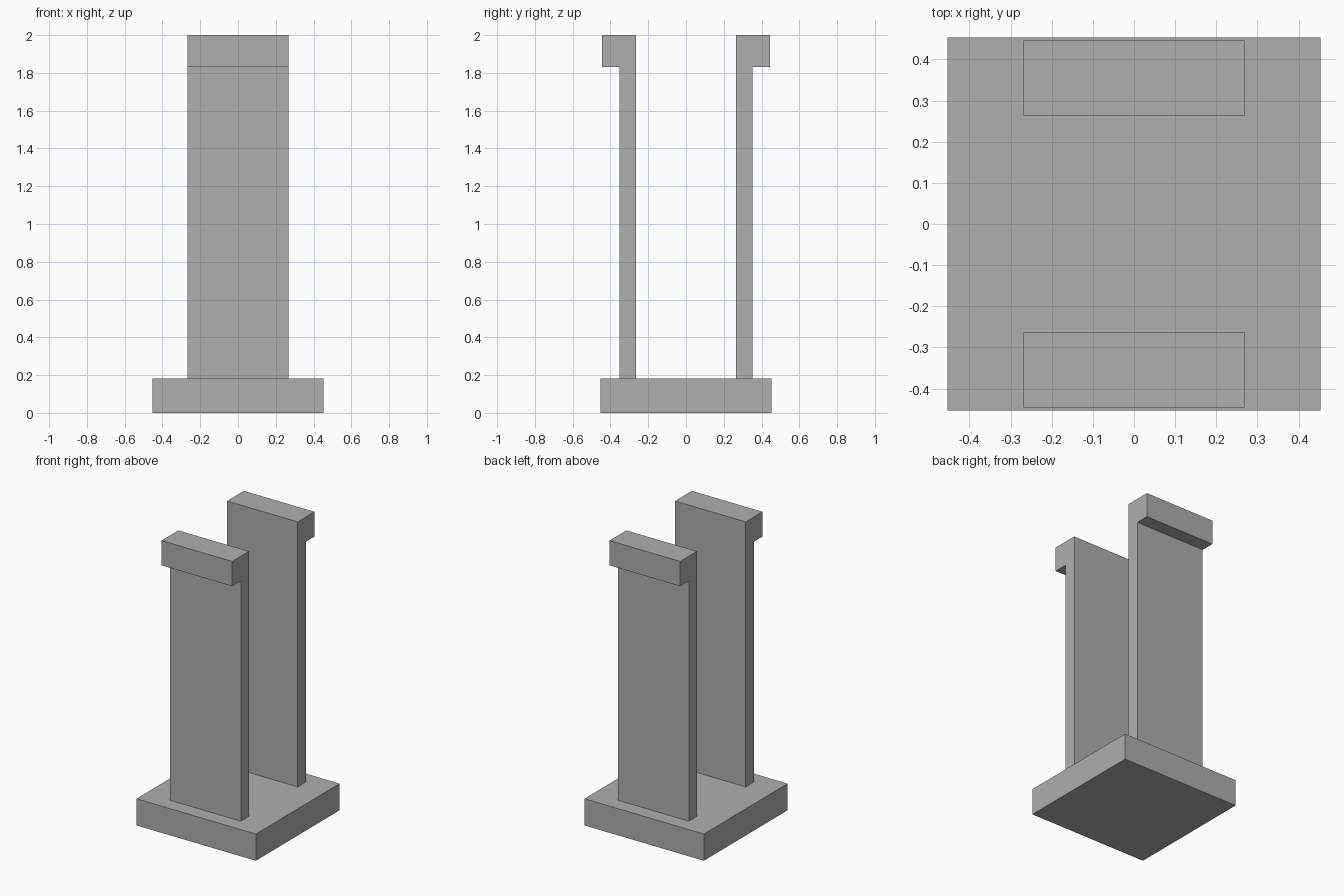
import bpy
import bmesh

cube = bpy.data.objects.get("Cube")
if cube:
    bpy.data.objects.remove(cube, do_unlink=True)

# Single plain grey
grey = bpy.data.materials.new("plain_grey")
grey.use_nodes = True
colour = (0.43, 0.43, 0.43, 1)
grey.diffuse_color = colour
grey.node_tree.nodes["Principled BSDF"].inputs["Base Color"].default_value = colour

BASE_HALF = 0.453
BASE_TOP = 0.183
ARM_HALF_WIDTH = 0.268


def extrude_profile(name, profile, half_width):
    """Extrude a closed (y, z) profile along x, centred on x = 0."""
    bm = bmesh.new()
    face = bm.faces.new([bm.verts.new((-half_width, y, z)) for y, z in profile])
    result = bmesh.ops.extrude_face_region(bm, geom=[face])
    moved = [g for g in result["geom"] if isinstance(g, bmesh.types.BMVert)]
    bmesh.ops.translate(bm, verts=moved, vec=(2 * half_width, 0, 0))
    bmesh.ops.recalc_face_normals(bm, faces=bm.faces)
    mesh = bpy.data.meshes.new(name)
    bm.to_mesh(mesh)
    bm.free()
    mesh.materials.append(grey)
    obj = bpy.data.objects.new(name, mesh)
    bpy.context.collection.objects.link(obj)
    return obj


# Square base slab
extrude_profile("base", [(-BASE_HALF, 0), (BASE_HALF, 0),
                         (BASE_HALF, BASE_TOP), (-BASE_HALF, BASE_TOP)], BASE_HALF)

# Tall clip arms with outward hooks at the top
arm_profile = [(0.264, BASE_TOP), (0.352, BASE_TOP), (0.352, 1.83),
               (0.446, 1.83), (0.446, 2.0), (0.264, 2.0)]
for name, side in (("front_arm", -1), ("back_arm", 1)):
    extrude_profile(name, [(side * y, z) for y, z in arm_profile], ARM_HALF_WIDTH)
